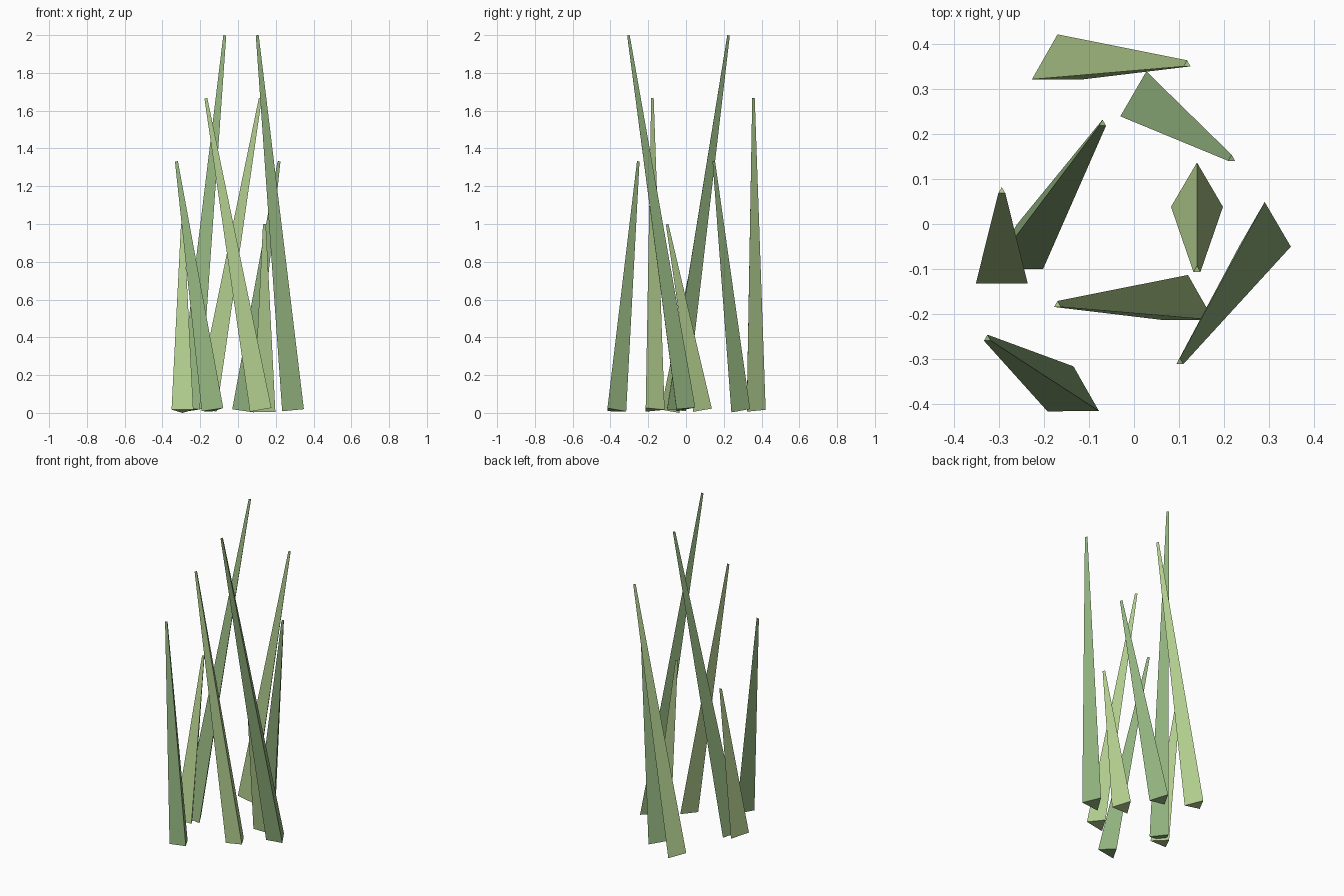
import bpy
from mathutils import Vector

if "Cube" in bpy.data.objects:
    bpy.data.objects.remove(bpy.data.objects["Cube"])

BASE_R, TIP_R = 0.0667, 0.009


def material(name, rgb):
    m = bpy.data.materials.new(name)
    m.diffuse_color = (*rgb, 1)
    m.use_nodes = True
    m.node_tree.nodes["Principled BSDF"].inputs["Base Color"].default_value = m.diffuse_color
    return m


light = material("light_green", (0.45, 0.62, 0.275))
dark = material("dark_green", (0.287, 0.45, 0.21))


def blade(name, base, tip, height, mat):
    """Three-sided tapered blade leaning from base to tip."""
    a = Vector((*base, 0.004 + 0.0075 * height))
    b = Vector((*tip, height - 0.0015))
    axis = b - a
    bpy.ops.mesh.primitive_cone_add(vertices=3, radius1=BASE_R, radius2=TIP_R,
                                    depth=axis.length, location=(a + b) / 2)
    o = bpy.context.object
    o.name = name
    o.rotation_mode = 'QUATERNION'
    o.rotation_quaternion = Vector((0, 0, 1)).rotation_difference(axis)
    o.data.materials.append(mat)


# base xy, tip xy, height, colour
blades = [
    ((-0.294, -0.100), (-0.294, 0.073), 1.0, light),
    ((0.140, 0.071), (0.140, -0.102), 1.0, light),
    ((0.027, 0.273), (0.217, 0.145), 1.333, dark),
    ((-0.135, -0.383), (-0.326, -0.255), 1.333, dark),
    ((-0.170, 0.355), (0.118, 0.355), 1.667, light),
    ((0.120, -0.180), (-0.170, -0.180), 1.667, light),
    ((-0.260, -0.067), (-0.070, 0.223), 2.0, dark),
    ((0.291, -0.017), (0.102, -0.307), 2.0, dark),
]
for i, spec in enumerate(blades, 1):
    blade(f"grass_blade_{i}", *spec)
